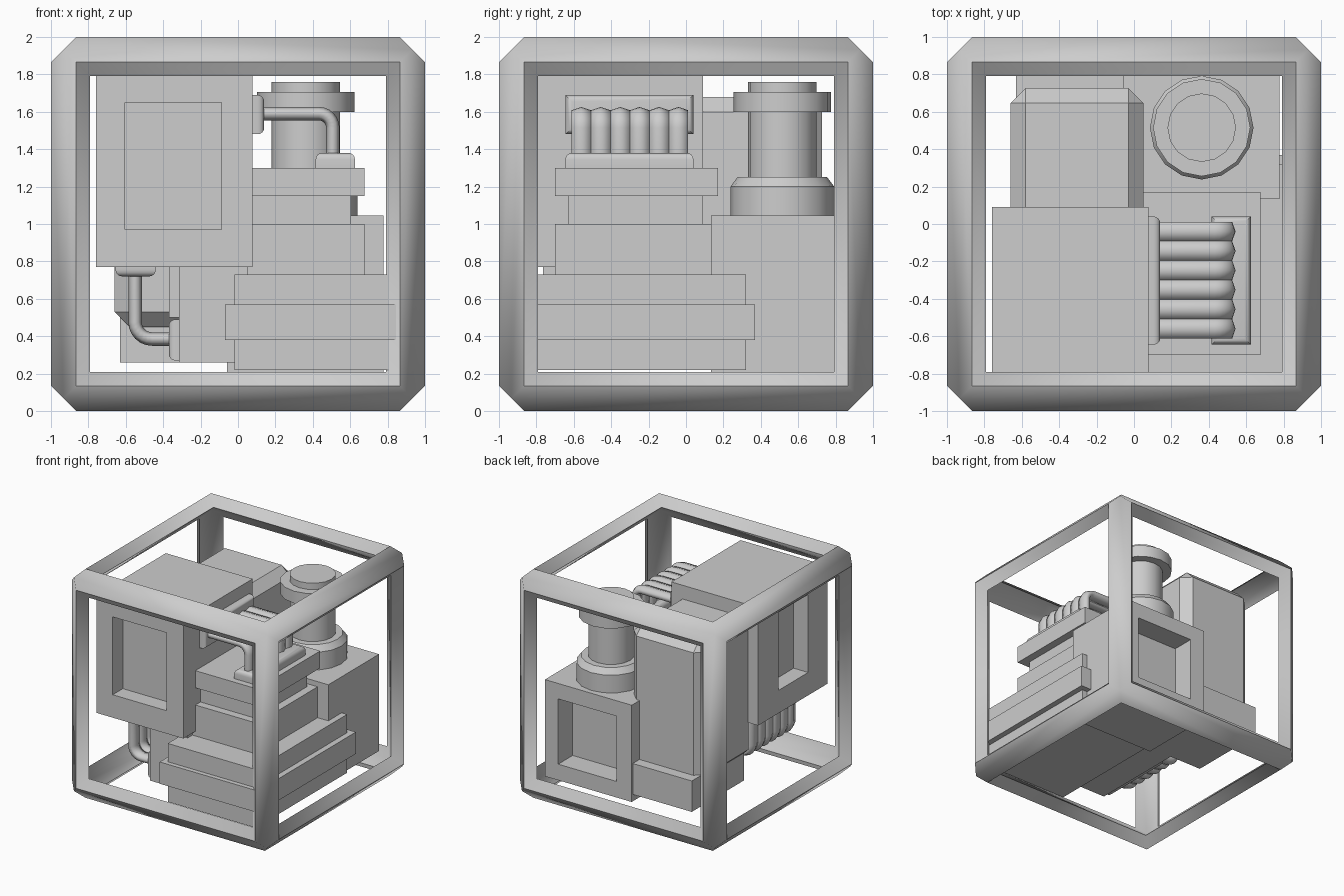
import bpy, bmesh, math
from itertools import product
from mathutils import Vector

cube = bpy.data.objects.get("Cube")
if cube:
    bpy.data.objects.remove(cube, do_unlink=True)

GREY = (0.61, 0.61, 0.61, 1)
grey = bpy.data.materials.new("plain grey")
grey.use_nodes = True
grey.diffuse_color = GREY
grey.node_tree.nodes["Principled BSDF"].inputs["Base Color"].default_value = GREY


def finish(bm, name, smooth=None):
    bmesh.ops.recalc_face_normals(bm, faces=bm.faces)
    mesh = bpy.data.meshes.new(name)
    bm.to_mesh(mesh)
    bm.free()
    ob = bpy.data.objects.new(name, mesh)
    bpy.context.collection.objects.link(ob)
    mesh.materials.append(grey)
    if smooth:
        bpy.ops.object.select_all(action='DESELECT')
        ob.select_set(True)
        bpy.context.view_layer.objects.active = ob
        bpy.ops.object.shade_smooth_by_angle(angle=math.radians(smooth))


def box_mesh(x, y, z):
    bm = bmesh.new()
    bmesh.ops.create_cube(bm, size=1)
    for v in bm.verts:
        v.co = [r[0] if c < 0 else r[1] for c, r in zip(v.co, (x, y, z))]
    return bm


def outermost(bm, direction):
    bm.normal_update()
    return max(bm.faces, key=lambda f: f.calc_center_median().dot(Vector(direction)))


def recess(bm, direction, first, second, depth):
    """Sink a rectangular panel into the face that points along direction."""
    face = outermost(bm, direction)
    bmesh.ops.inset_individual(bm, faces=[face], thickness=0.02)
    axes = [i for i in range(3) if not direction[i]]
    mid = face.calc_center_median()
    for v in face.verts:
        for i, limits in zip(axes, (first, second)):
            v.co[i] = limits[0] if v.co[i] < mid[i] else limits[1]
    new = bmesh.ops.extrude_discrete_faces(bm, faces=[face])["faces"][0]
    bmesh.ops.translate(bm, verts=new.verts, vec=-depth * Vector(direction))


def box(name, x, y, z):
    finish(box_mesh(x, y, z), name)


def plate(name, x, y, z, direction):
    """Coil mount with a rounded outward face."""
    bm = box_mesh(x, y, z)
    bmesh.ops.bevel(bm, geom=list(outermost(bm, direction).edges), offset=0.035,
                    segments=4, profile=0.5, affect='EDGES')
    finish(bm, name, 30)


def skin(bm, rings):
    """Join rings of points with quads and cap both ends."""
    for a, b in zip(rings, rings[1:]):
        for i in range(len(a)):
            j = (i + 1) % len(a)
            bm.faces.new((a[i], a[j], b[j], b[i]))
    bm.faces.new(rings[0])
    bm.faces.new(rings[-1])


def lathe(name, centre, profile, sides=16):
    bm = bmesh.new()
    angles = [math.tau * i / sides for i in range(sides)]
    skin(bm, [[bm.verts.new((centre[0] + r * math.cos(a), centre[1] + r * math.sin(a), z))
               for a in angles] for r, z in profile])
    finish(bm, name, 30)


def coil(name, start, corner, end, radius, ys):
    """Row of bent pipes in the xz plane, one for each y."""
    s, c, e = (Vector((p[0], 0, p[1])) for p in (start, corner, end))
    d1, d2 = (c - s).normalized(), (e - c).normalized()
    centre = c - d1 * radius + d2 * radius
    path = [(s, -d2)]
    for i in range(7):
        a = math.pi / 2 * i / 6
        out = -d2 * math.cos(a) + d1 * math.sin(a)
        path.append((centre + out * radius, out))
    path.append((e, d1))
    angles = [math.tau * k / 6 for k in range(6)]
    bm = bmesh.new()
    for y in ys:
        skin(bm, [[bm.verts.new(p + out * 0.036 * math.cos(t) + Vector((0, y + 0.06 * math.sin(t), 0)))
                   for t in angles] for p, out in path])
    finish(bm, name, 75)


# Open cube frame: chamfer strips with an even thickness, mitred at the corners
WALL = 0.075
bm = bmesh.new()
corners = {}
for s in product((-1, 1), repeat=3):
    pts = {}
    for axis in range(3):
        for layer, drop in (("outer", 0), ("inner", WALL)):
            pts[layer, axis] = bm.verts.new(
                [sign * ((1 if i == axis else 0.865) - drop) for i, sign in enumerate(s)])
    pts["outer"] = bm.verts.new([0.9325 * i for i in s])
    pts["inner"] = bm.verts.new([(0.9325 - WALL) * i for i in s])
    corners[s] = pts
for axis in range(3):
    u, w = [i for i in range(3) if i != axis]
    loop = ["outer", ("outer", u), ("inner", u), "inner", ("inner", w), ("outer", w)]
    for s in corners:
        if s[axis] < 0:
            t = tuple(1 if i == axis else s[i] for i in range(3))
            for a, b in zip(loop, loop[1:] + loop[:1]):
                bm.faces.new((corners[s][a], corners[s][b], corners[t][b], corners[t][a]))
bmesh.ops.translate(bm, verts=bm.verts, vec=(0, 0, 1))
finish(bm, "frame", 65)

# Large upper housing with sunken panels at the front and outer side
bm = box_mesh((-0.76, 0.078), (-0.865, 0.09), (0.77, 1.8))
recess(bm, (0, -1, 0), (-0.605, -0.087), (0.97, 1.65), 0.14)
recess(bm, (-1, 0, 0), (-0.6, -0.19), (0.97, 1.65), 0.14)
finish(bm, "upper_housing")

# Chamfered rear tank and its foot
bm = box_mesh((-0.66, 0.05), (0.0, 0.727), (0.45, 1.68))
bmesh.ops.bevel(bm, geom=list(bm.edges), offset=0.08, segments=1, affect='EDGES')
finish(bm, "rear_tank")
box("rear_foot", (-0.63, -0.06), (0.1, 0.82), (0.26, 0.53))

# Inner blocks under the housing
box("lower_block", (-0.315, 0.05), (-0.765, 0.15), (0.26, 0.78))
box("core_block", (-0.37, 0.1), (-0.04, 0.3), (0.5, 1.0))

# Stepped stack
box("stack_base", (-0.02, 0.83), (-0.94, 0.32), (0.22, 0.73))
box("stack_band", (-0.07, 0.88), (-0.98, 0.37), (0.38, 0.57))
box("stack_tier", (0.05, 0.675), (-0.7, 0.17), (0.73, 1.0))
box("stack_neck", (0.06, 0.605), (-0.63, 0.09), (1.0, 1.15))
box("stack_cap", (0.05, 0.675), (-0.7, 0.17), (1.15, 1.3))

# Rear pedestal with a sunken panel at the back
bm = box_mesh((-0.06, 0.778), (0.135, 0.835), (0.2, 1.045))
recess(bm, (0, 1, 0), (0.085, 0.65), (0.34, 0.91), 0.2)
finish(bm, "pedestal")

# Round column on the pedestal
lathe("column", (0.362, 0.515),
      [(0.277, 1.045), (0.277, 1.2), (0.24, 1.25), (0.183, 1.25), (0.183, 1.6),
       (0.26, 1.6), (0.26, 1.705), (0.183, 1.705), (0.183, 1.76)])

# Pipe coils and their mounts
rows = [-0.56 + 0.104 * i for i in range(6)]
span = (-0.645, 0.04)
plate("upper_side_mount", (0.075, 0.14), span, (1.48, 1.69), (1, 0, 0))
plate("upper_top_mount", (0.415, 0.625), span, (1.3, 1.38), (0, 0, 1))
coil("upper_coil", (0.13, 1.59), (0.507, 1.59), (0.507, 1.37), 0.075, rows)
SHIFT = -0.09
rows = [y + SHIFT for y in rows]
span = [y + SHIFT for y in span]
plate("lower_top_mount", (-0.655, -0.44), span, (0.72, 0.77), (0, 0, -1))
plate("lower_side_mount", (-0.37, -0.315), span, (0.27, 0.49), (-1, 0, 0))
coil("lower_coil", (-0.55, 0.73), (-0.55, 0.385), (-0.36, 0.385), 0.09, rows)
